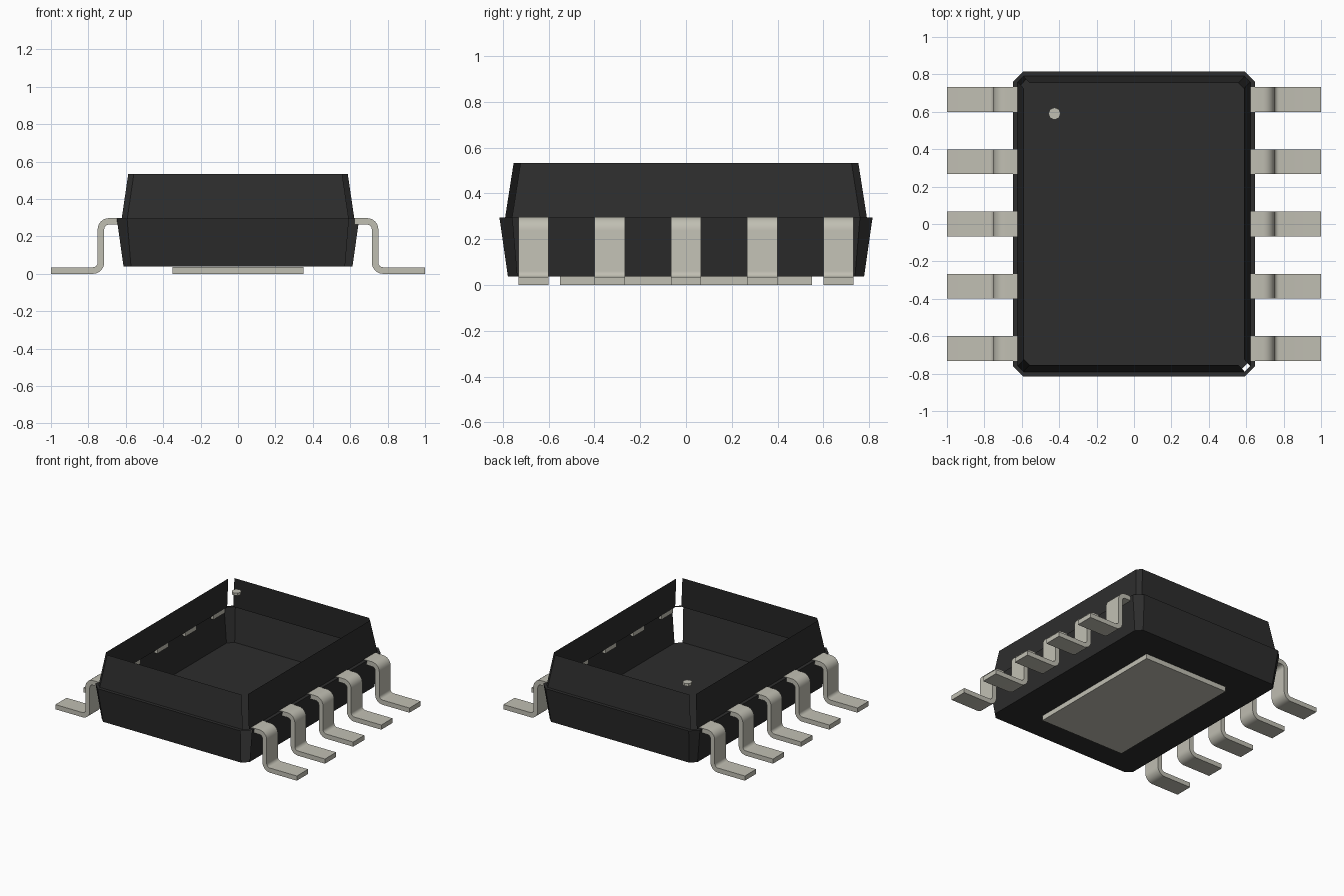
import bpy
import bmesh
from math import sin, cos, radians, pi

cube = bpy.data.objects.get("Cube")
if cube:
    bpy.data.objects.remove(cube, do_unlink=True)


def material(name, rgb, rough):
    m = bpy.data.materials.new(name)
    m.use_nodes = True
    m.diffuse_color = (*rgb, 1)
    bsdf = m.node_tree.nodes["Principled BSDF"]
    bsdf.inputs["Base Color"].default_value = (*rgb, 1)
    bsdf.inputs["Roughness"].default_value = rough
    return m


BLACK = material("black plastic", (0.026, 0.026, 0.026), 0.7)
METAL = material("tinned metal", (0.53, 0.52, 0.45), 0.5)


def finish(bm, name, mat, recalc=True):
    if recalc:
        bmesh.ops.recalc_face_normals(bm, faces=bm.faces)
    mesh = bpy.data.meshes.new(name)
    bm.to_mesh(mesh)
    bm.free()
    mesh.materials.append(mat)
    obj = bpy.data.objects.new(name, mesh)
    bpy.context.collection.objects.link(obj)
    return obj


def ring(bm, hx, hy, c, z):
    """Rectangle with cut corners, counterclockwise from the +x side."""
    pts = [(hx, c - hy), (hx, hy - c), (hx - c, hy), (c - hx, hy),
           (-hx, hy - c), (-hx, c - hy), (c - hx, -hy), (hx - c, -hy)]
    return [bm.verts.new((x, y, z)) for x, y in pts]


def bridge(bm, low, high, skip=()):
    for i in range(8):
        if i not in skip:
            j = (i + 1) % 8
            bm.faces.new((low[i], low[j], high[j], high[i]))


# Package shell: floor, lower walls, narrow ledge and open-topped upper walls.
# Segment 3 is the back right corner, segment 7 the front left corner.
bm = bmesh.new()
floor = ring(bm, 0.612, 0.778, 0.04, 0.038)
belt = ring(bm, 0.648, 0.815, 0.055, 0.295)
ledge = ring(bm, 0.622, 0.79, 0.03, 0.295)
rim = ring(bm, 0.587, 0.753, 0.03, 0.533)
bm.faces.new(floor[::-1])
bridge(bm, floor, belt, skip=(7,))
bridge(bm, belt, ledge)
bridge(bm, ledge, rim, skip=(3, 7))
finish(bm, "package_shell", BLACK, recalc=False)

# Thermal pad under the package
bm = bmesh.new()
bmesh.ops.create_cube(bm, size=1)
for v in bm.verts:
    v.co = (v.co.x * 0.70, v.co.y * 1.10, 0.0182 + v.co.z * 0.0364)
finish(bm, "thermal_pad", METAL)

# Pin one marker, a small disc level with the rim
bm = bmesh.new()
bmesh.ops.create_cone(bm, cap_ends=True, segments=8, radius1=0.033,
                      radius2=0.033, depth=0.02)
bmesh.ops.translate(bm, verts=bm.verts, vec=(-0.425, 0.59, 0.523))
finish(bm, "pin_one_marker", METAL)

# Gull-wing leads
HALF = 0.0175    # half the sheet thickness
BEND = 0.043     # bend radius on the centreline
STEPS = 6


def arc(cx, cz, r, a0, a1):
    angles = [radians(a0 + (a1 - a0) * k / STEPS) for k in range(STEPS + 1)]
    return [(cx + r * cos(a), cz + r * sin(a)) for a in angles]


def lead_side(offset):
    """One side of the bent strip, from the package out to the toe."""
    return ([(0.622, 0.2805 + offset)]
            + arc(0.69, 0.2375, BEND + offset, 90, 0)
            + arc(0.776, 0.0605, BEND - offset, 180, 270)
            + [(1.0, 0.0175 + offset)])


def make_lead(name, side, y):
    bm = bmesh.new()
    top, under = lead_side(HALF), lead_side(-HALF)
    rows = []
    for (xa, za), (xb, zb) in zip(top, under):
        rows.append([bm.verts.new((side * x, y + w, z)) for x, z, w in
                     ((xa, za, -0.066), (xa, za, 0.066),
                      (xb, zb, 0.066), (xb, zb, -0.066))])
    for a, b in zip(rows, rows[1:]):
        for i in range(4):
            j = (i + 1) % 4
            bm.faces.new((a[i], a[j], b[j], b[i]))
    bm.faces.new(rows[0])
    bm.faces.new(rows[-1])
    obj = finish(bm, name, METAL)
    bpy.ops.object.select_all(action='DESELECT')
    obj.select_set(True)
    bpy.context.view_layer.objects.active = obj
    bpy.ops.object.shade_smooth_by_angle(angle=pi / 6)


for side, label in ((1, "left"), (-1, "right")):
    for i in range(5):
        make_lead(f"{label}_lead_{i + 1}", side, (i - 2) * 0.333)
